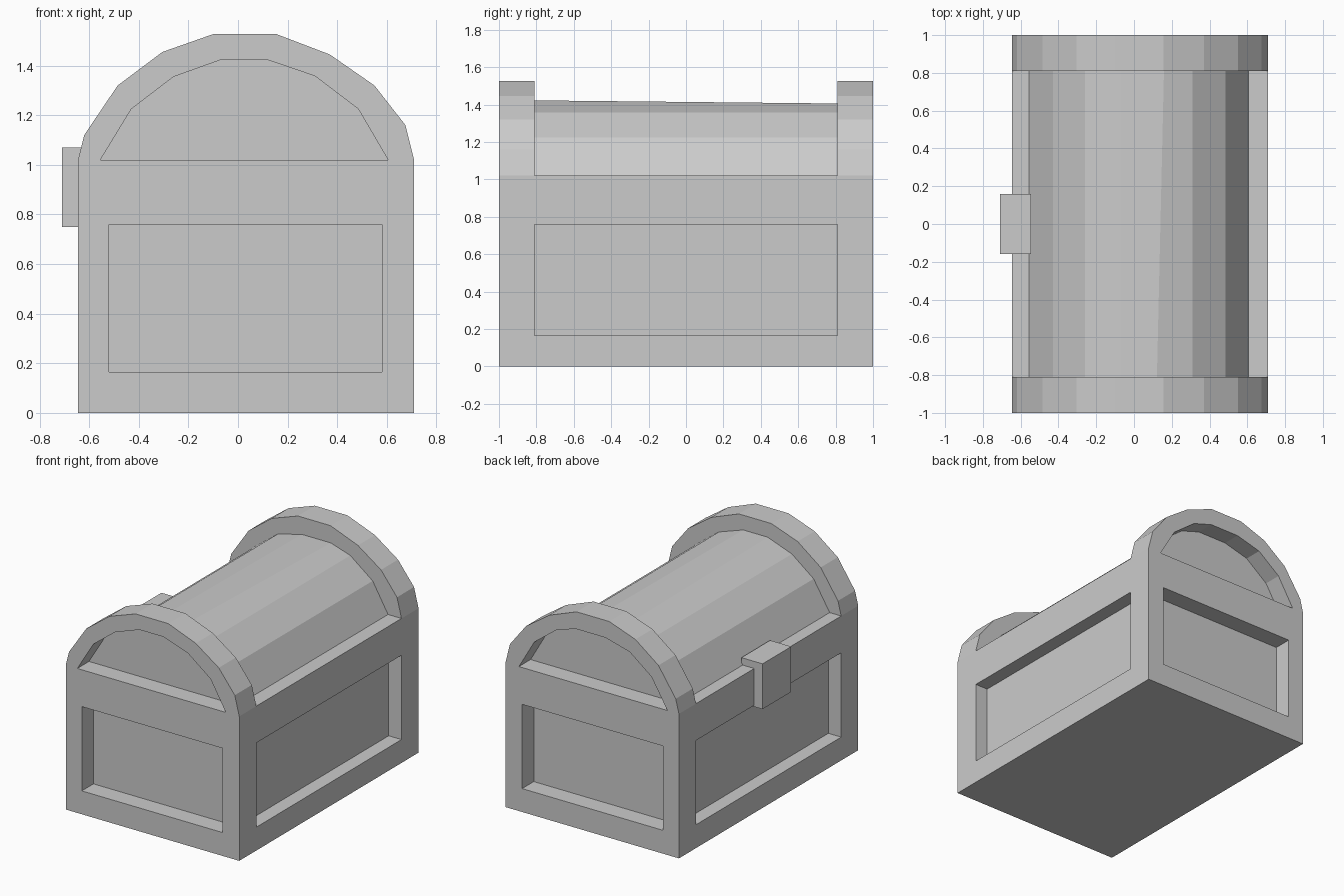
import bpy, bmesh
from mathutils import Vector

if "Cube" in bpy.data.objects:
    bpy.data.objects.remove(bpy.data.objects["Cube"])

X0, X1 = -0.645, 0.71          # chest body width
SEAM, SPRING = 0.88, 1.02      # top of base, foot of the lid arch


def finish(name, bm):
    bmesh.ops.recalc_face_normals(bm, faces=bm.faces[:])
    mesh = bpy.data.meshes.new(name)
    bm.to_mesh(mesh)
    bm.free()
    obj = bpy.data.objects.new(name, mesh)
    bpy.context.collection.objects.link(obj)
    return obj


def box_bm(lo, hi):
    bm = bmesh.new()
    bmesh.ops.create_cube(bm, size=1)
    for v in bm.verts:
        v.co = Vector(hi[i] if v.co[i] > 0 else lo[i] for i in range(3))
    bmesh.ops.recalc_face_normals(bm, faces=bm.faces[:])
    return bm


def loft(name, front, back, y0, y1):
    """Closed solid between two matching xz outlines."""
    bm = bmesh.new()
    a = [bm.verts.new((x, y0, z)) for x, z in front]
    b = [bm.verts.new((x, y1, z)) for x, z in back]
    n = len(a)
    bm.faces.new(a)
    bm.faces.new(b[::-1])
    for i in range(n):
        j = (i + 1) % n
        bm.faces.new((a[j], a[i], b[i], b[j]))
    return finish(name, bm)


def recess(bm, face, lo, hi, depth):
    """Sink a rectangular panel, bounded by lo/hi, into a side face."""
    normal = face.normal.copy()
    axis = 0 if abs(normal.x) > 0.5 else 1
    for shift in (0, depth):
        bmesh.ops.inset_individual(bm, faces=[face], thickness=0.05)
        mid = face.calc_center_median()
        for v in face.verts:
            for i in (1 - axis, 2):
                v.co[i] = hi[i] if v.co[i] > mid[i] else lo[i]
            v.co -= normal * shift


# Base with a sunken panel on each of its four sides
bm = box_bm((X0, -1, 0), (X1, 1, SEAM))
for f in [f for f in bm.faces if abs(f.normal.z) < 0.5]:
    recess(bm, f, (-0.52, -0.81, 0.165), (0.58, 0.81, 0.76),
           0.10 if abs(f.normal.x) > 0.5 else 0.13)
finish("chest_base", bm)

# Straight lower rim of the lid
finish("lid_rim", box_bm((X0, -1, SEAM), (X1, 1, SPRING)))

# Arch profiles (x, z)
outer = [(X0, SPRING), (-0.62, 1.12), (-0.485, 1.32), (-0.305, 1.455),
         (-0.10, 1.527), (0.155, 1.527), (0.37, 1.445), (0.55, 1.32),
         (0.675, 1.16), (X1, SPRING)]
inner_front = [(-0.555, SPRING), (-0.43, 1.225), (-0.26, 1.355), (-0.07, 1.423),
               (0.12, 1.423), (0.31, 1.358), (0.485, 1.225), (0.605, SPRING)]
inner_back = list(inner_front)
inner_back[3:5] = [(-0.07, 1.405), (0.16, 1.405)]

# Raised arch at each end of the lid
for name, inner, y0, y1 in (("front_arch", inner_front, -1, -0.81),
                            ("back_arch", inner_back, 0.81, 1)):
    ring = outer + inner[::-1]
    loft(name, ring, ring, y0, y1)

# Curved lid, its ends set back inside the arches
loft("lid_barrel", inner_front, inner_back, -0.87, 0.87)

# Latch block
finish("latch", box_bm((-0.71, -0.16, 0.75), (-0.545, 0.16, 1.07)))
